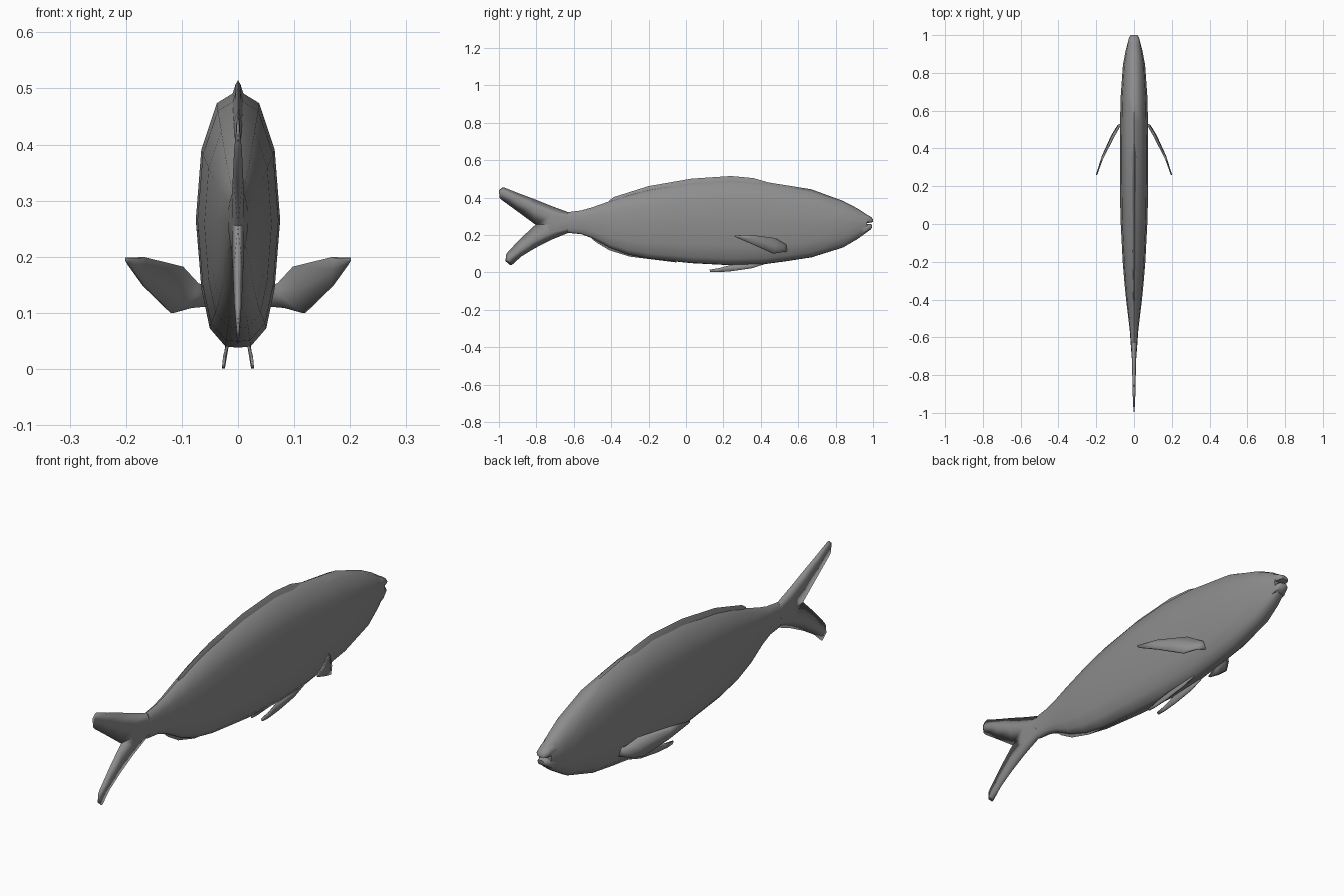
import bpy, bmesh, math

grey = bpy.data.materials.new("fish_grey")
grey.diffuse_color = (0.27, 0.27, 0.27, 1)


def finish(name, bm, angle=50):
    bmesh.ops.recalc_face_normals(bm, faces=bm.faces)
    mesh = bpy.data.meshes.new(name)
    bm.to_mesh(mesh)
    bm.free()
    mesh.materials.append(grey)
    ob = bpy.data.objects.new(name, mesh)
    bpy.context.collection.objects.link(ob)
    bpy.ops.object.select_all(action='DESELECT')
    ob.select_set(True)
    bpy.context.view_layer.objects.active = ob
    bpy.ops.object.shade_smooth_by_angle(angle=math.radians(angle))
    return ob


def loft(name, stations, section):
    """Skin rings along y; stations are (y, top, bottom, half width)."""
    bm = bmesh.new()
    ring = section + [(-u, t) for u, t in reversed(section) if u > 0]
    rings = []
    for y, top, bot, w in stations:
        c, h = (top + bot) / 2, (top - bot) / 2
        rings.append([bm.verts.new((u * w, y, c + t * h)) for u, t in ring])
    n = len(ring)
    for a, b in zip(rings, rings[1:]):
        for i in range(n):
            j = (i + 1) % n
            bm.faces.new((a[i], a[j], b[j], b[i]))
    bm.faces.new(rings[0])
    bm.faces.new(rings[-1])
    return finish(name, bm)


def sheet(name, rows):
    """Grid of quads through rows of points."""
    bm = bmesh.new()
    grid = [[bm.verts.new(p) for p in row] for row in rows]
    for a, b in zip(grid, grid[1:]):
        for i in range(len(a) - 1):
            bm.faces.new((a[i], a[i + 1], b[i + 1], b[i]))
    return finish(name, bm, 60)


def mirror(ob):
    m = ob.modifiers.new("mirror", 'MIRROR')
    m.merge_threshold = 0.0005


# Body
SECTION = [(0, 1), (0.5, 0.9), (0.87, 0.54), (1, 0), (0.87, -0.54),
           (0.67, -0.85), (0.3, -0.99), (0, -1)]
loft("body", [
    (0.968, 0.308, 0.215, 0.031), (0.92, 0.34, 0.18, 0.044),
    (0.84, 0.382, 0.133, 0.059), (0.67, 0.444, 0.08, 0.071),
    (0.54, 0.465, 0.06, 0.074), (0.42, 0.484, 0.044, 0.075),
    (0.24, 0.497, 0.038, 0.075), (0.03, 0.482, 0.049, 0.072),
    (-0.2, 0.443, 0.073, 0.06), (-0.31, 0.413, 0.095, 0.051),
    (-0.41, 0.38, 0.132, 0.041), (-0.5, 0.348, 0.182, 0.03),
    (-0.56, 0.331, 0.204, 0.023), (-0.63, 0.322, 0.211, 0.018)], SECTION)

# Lips
LIP = [(0, 1), (0.7, 0.75), (1, 0), (0.8, -0.8), (0, -1)]
loft("upper_lip", [(0.9, 0.33, 0.262, 0.04), (0.965, 0.31, 0.264, 0.032),
                   (0.99, 0.296, 0.266, 0.026), (1.0, 0.284, 0.27, 0.017)], LIP)
loft("lower_lip", [(0.9, 0.26, 0.195, 0.04), (0.965, 0.26, 0.214, 0.032),
                   (0.986, 0.259, 0.228, 0.025), (0.995, 0.254, 0.24, 0.016)], LIP)

# Low ridge fins along the back and under the tail
WEDGE_UP = [(0, 1), (0.3, 0.6), (1, -1)]
WEDGE_DOWN = [(1, 1), (0.3, -0.6), (0, -1)]
loft("dorsal_fin", [
    (0.43, 0.484, 0.46, 0.014), (0.36, 0.504, 0.475, 0.015),
    (0.24, 0.515, 0.475, 0.015), (0.03, 0.501, 0.46, 0.014),
    (-0.2, 0.461, 0.42, 0.012), (-0.385, 0.403, 0.37, 0.009),
    (-0.41, 0.385, 0.365, 0.006)], WEDGE_UP)
loft("anal_fin", [
    (-0.05, 0.08, 0.053, 0.012), (-0.3, 0.115, 0.084, 0.012),
    (-0.41, 0.155, 0.118, 0.01), (-0.48, 0.185, 0.16, 0.008),
    (-0.505, 0.2, 0.181, 0.005)], WEDGE_DOWN)

# Forked tail: outer edge, thick ridge, inner edge
mirror(sheet("upper_tail_lobe", [
    [(0, -0.63, 0.322), (0.016, -0.63, 0.296), (0.018, -0.63, 0.265)],
    [(0, -0.72, 0.355), (0.011, -0.72, 0.31), (0.01, -0.735, 0.257)],
    [(0, -0.81, 0.391), (0.009, -0.815, 0.345), (0, -0.805, 0.255)],
    [(0, -0.9, 0.425), (0.007, -0.905, 0.39), (0, -0.9, 0.325)],
    [(0, -0.975, 0.455), (0.003, -0.99, 0.43), (0, -0.985, 0.387)],
    [(0, -0.985, 0.452), (0, -1.0, 0.438), (0, -0.997, 0.40)]]))
mirror(sheet("lower_tail_lobe", [
    [(0, -0.63, 0.211), (0.016, -0.63, 0.235), (0.018, -0.63, 0.265)],
    [(0, -0.72, 0.174), (0.011, -0.72, 0.212), (0.01, -0.735, 0.257)],
    [(0, -0.81, 0.128), (0.009, -0.815, 0.17), (0, -0.805, 0.255)],
    [(0, -0.88, 0.085), (0.007, -0.885, 0.12), (0, -0.88, 0.185)],
    [(0, -0.93, 0.04), (0.003, -0.95, 0.07), (0, -0.95, 0.112)],
    [(0, -0.94, 0.038), (0, -0.965, 0.06), (0, -0.962, 0.095)]]))


def paired_fin(name, rows, thickness):
    ob = sheet(name, rows)
    s = ob.modifiers.new("thickness", 'SOLIDIFY')
    s.thickness = thickness
    s.offset = 0
    mirror(ob)


# Side fins, swept back and outwards
paired_fin("pectoral_fin", [
    [(0.05, 0.54, 0.148), (0.05, 0.54, 0.13), (0.05, 0.54, 0.112)],
    [(0.072, 0.525, 0.153), (0.078, 0.525, 0.13), (0.085, 0.522, 0.109)],
    [(0.10, 0.475, 0.183), (0.11, 0.474, 0.14), (0.118, 0.468, 0.1)],
    [(0.165, 0.35, 0.199), (0.17, 0.35, 0.178), (0.168, 0.358, 0.149)],
    [(0.199, 0.26, 0.198), (0.199, 0.26, 0.194), (0.195, 0.268, 0.187)]], 0.006)

# Belly fins
paired_fin("pelvic_fin", [
    [(0.018, 0.42, 0.055), (0.02, 0.42, 0.044)],
    [(0.018, 0.35, 0.05), (0.023, 0.35, 0.022)],
    [(0.019, 0.25, 0.042), (0.025, 0.24, 0.006)],
    [(0.024, 0.18, 0.023), (0.026, 0.17, 0.001)],
    [(0.025, 0.125, 0.014), (0.026, 0.13, 0.002)]], 0.005)
